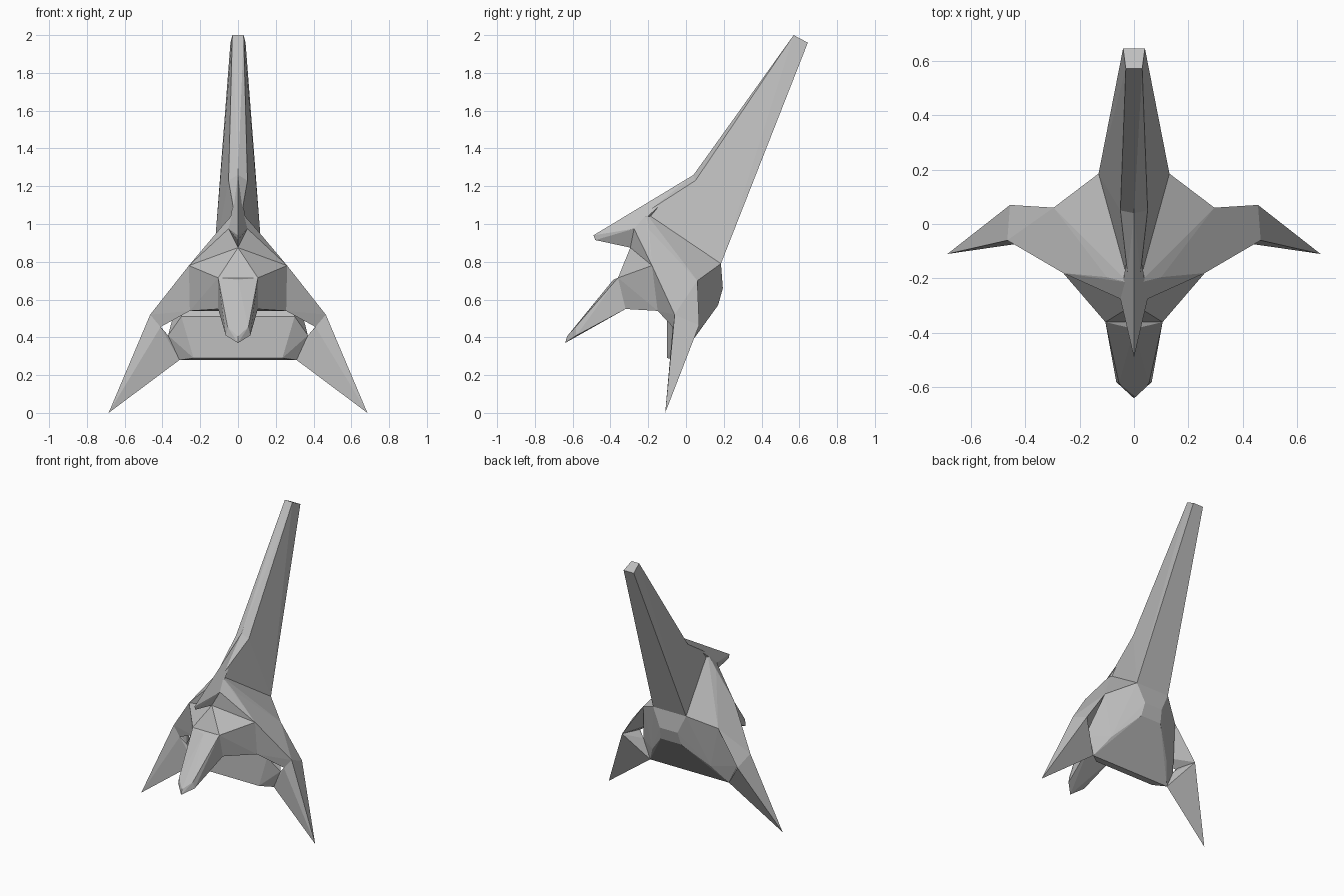
import bpy
import bmesh

old = bpy.data.objects.get("Cube")
if old:
    bpy.data.objects.remove(old, do_unlink=True)

# Single hull colour
GREY = (0.52, 0.52, 0.52, 1.0)
mat = bpy.data.materials.new("hull_grey")
mat.use_nodes = True
mat.diffuse_color = GREY
bsdf = next(n for n in mat.node_tree.nodes if n.type == "BSDF_PRINCIPLED")
bsdf.inputs["Base Color"].default_value = GREY

# Shared corner points of the left half; neighbouring parts meet at them
corner = dict(
    # tail fin
    fin_top_front=(0.03, 0.57, 2.0),
    fin_top_back=(0.04, 0.645, 1.96),
    fin_root_front=(0.05, 0.05, 1.23),
    fin_ridge=(0, 0.04, 1.26),
    fin_heel=(0.10, 0.25, 0.96),
    back_edge=(0.13, 0.185, 0.79),
    # beak and cowl
    beak_tip=(0, -0.49, 0.94),
    beak_under=(0, -0.48, 0.915),
    beak_root=(0.05, -0.275, 0.975),
    cowl_apex=(0.02, -0.215, 1.06),
    cowl_side=(0.10, -0.195, 0.97),
    brow_mid=(0, -0.295, 0.875),
    brow_end=(0.26, -0.18, 0.78),
    # nose
    cheek_top=(0.105, -0.36, 0.715),
    cheek_low=(0.105, -0.32, 0.55),
    jaw=(0.255, -0.15, 0.54),
    nose_bridge=(0, -0.385, 0.705),
    nose_end_top=(0.055, -0.585, 0.455),
    nose_end_side=(0.065, -0.58, 0.41),
    nose_tip=(0, -0.63, 0.405),
    nose_chin=(0, -0.64, 0.37),
    # wings
    shoulder_back=(0.295, 0.06, 0.70),
    elbow_front=(0.465, -0.06, 0.52),
    elbow_back=(0.455, 0.07, 0.465),
    elbow_inner=(0.41, -0.07, 0.455),
    wing_inner=(0.37, -0.05, 0.41),
    wing_low=(0.31, -0.04, 0.28),
    wing_tip=(0.685, -0.11, 0),
    # lower body
    chin_top=(0.30, -0.10, 0.51),
    chin_low=(0.235, -0.10, 0.29),
    stern_high=(0.07, 0.195, 0.66),
    stern_mid=(0.08, 0.17, 0.57),
    stern_low=(0.23, 0.05, 0.41),
    core=(0, 0, 0.70),
)


def solid(name, names, sides=(1, -1)):
    """Flat-faced convex solid spanning the named corners on the given sides."""
    spots = {(s * corner[n][0], *corner[n][1:]) for n in names.split() for s in sides}
    bm = bmesh.new()
    for p in sorted(spots):
        bm.verts.new(p)
    result = bmesh.ops.convex_hull(bm, input=bm.verts[:])
    unused = {v for v in result["geom_interior"] + result["geom_unused"]
              if isinstance(v, bmesh.types.BMVert)}
    bmesh.ops.delete(bm, geom=list(unused), context="VERTS")
    bmesh.ops.recalc_face_normals(bm, faces=bm.faces[:])
    mesh = bpy.data.meshes.new(name)
    bm.to_mesh(mesh)
    bm.free()
    mesh.materials.append(mat)
    obj = bpy.data.objects.new(name, mesh)
    bpy.context.collection.objects.link(obj)


# Parts on the centre line
solid("tail_fin", "fin_top_front fin_top_back fin_root_front fin_ridge fin_heel back_edge")
solid("spine", "fin_ridge fin_root_front fin_heel back_edge cowl_apex core")
solid("beak", "beak_tip beak_under beak_root cowl_apex brow_mid fin_ridge")
solid("head", "brow_mid brow_end cheek_top cheek_low jaw back_edge")
solid("nose", "cheek_top cheek_low nose_bridge nose_end_top nose_end_side nose_tip nose_chin")
solid("lower_body", "chin_top chin_low wing_inner wing_low shoulder_back back_edge "
      "stern_high stern_mid stern_low")

# Paired parts
for side, sign in (("left", 1), ("right", -1)):
    solid(side + "_cowl", "cowl_apex cowl_side beak_root brow_mid brow_end "
          "shoulder_back back_edge core", (sign,))
    solid(side + "_wing_root", "brow_end jaw shoulder_back elbow_front elbow_back "
          "elbow_inner", (sign,))
    solid(side + "_wing_blade", "elbow_front elbow_back elbow_inner wing_inner "
          "wing_low wing_tip", (sign,))
